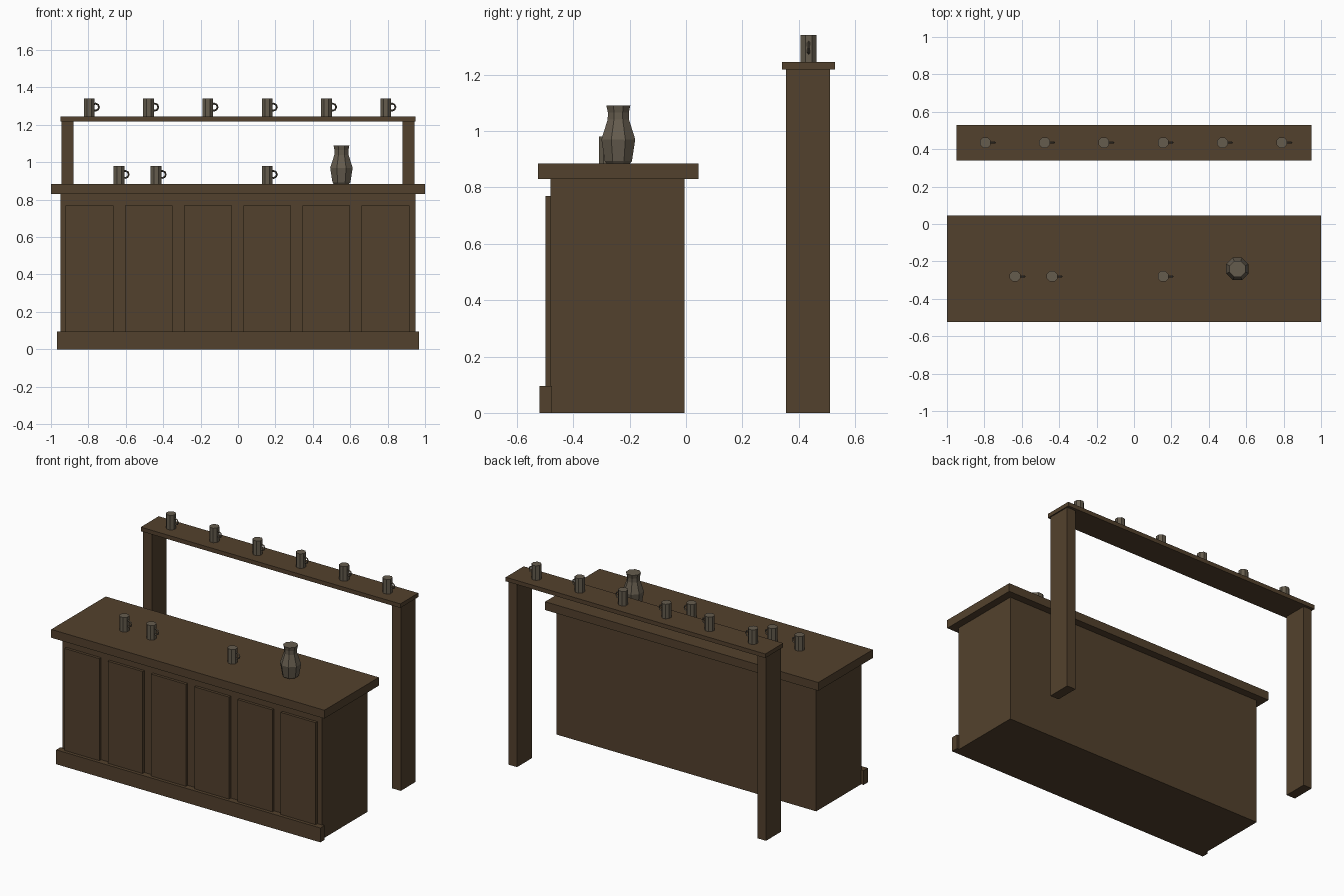
import bpy
import bmesh
import math

if "Cube" in bpy.data.objects:
    bpy.data.objects.remove(bpy.data.objects["Cube"], do_unlink=True)


def material(name, rgb):
    m = bpy.data.materials.new(name)
    m.use_nodes = True
    m.diffuse_color = (*rgb, 1)
    m.node_tree.nodes["Principled BSDF"].inputs["Base Color"].default_value = (*rgb, 1)
    return m


wood = material("dark wood", (0.086, 0.053, 0.026))
pewter = material("pewter", (0.130, 0.107, 0.076))


def box(name, x, y, z):
    """Wooden box from (min, max) ranges."""
    bpy.ops.mesh.primitive_cube_add(size=1, location=[sum(r) / 2 for r in (x, y, z)])
    ob = bpy.context.object
    ob.name = name
    size = [r[1] - r[0] for r in (x, y, z)]
    for v in ob.data.vertices:
        v.co = [c * s for c, s in zip(v.co, size)]
    ob.data.materials.append(wood)
    return ob


def lathe(name, profile, location, sides=8):
    """Closed faceted vessel turned from (radius, height) pairs."""
    bm = bmesh.new()
    rings = []
    for r, z in profile:
        angles = [(i + 0.5) * math.tau / sides for i in range(sides)]
        rings.append([bm.verts.new((r * math.cos(a), r * math.sin(a), z)) for a in angles])
    for low, high in zip(rings, rings[1:]):
        for i in range(sides):
            j = (i + 1) % sides
            bm.faces.new((low[i], low[j], high[j], high[i]))
    bm.faces.new(rings[0][::-1])
    bm.faces.new(rings[-1])
    mesh = bpy.data.meshes.new(name)
    bm.to_mesh(mesh)
    bm.free()
    mesh.materials.append(pewter)
    ob = bpy.data.objects.new(name, mesh)
    ob.location = location
    bpy.context.collection.objects.link(ob)
    return ob


def mug(name, x, y, z):
    lathe(name, [(0.031, 0), (0.031, 0.096)], (x, y, z))
    # Ring handle, its inner half sunk into the mug
    bpy.ops.mesh.primitive_torus_add(
        major_segments=8, minor_segments=4, major_radius=0.019, minor_radius=0.005,
        location=(x + 0.033, y, z + 0.05), rotation=(math.pi / 2, 0, 0))
    handle = bpy.context.object
    handle.name = name + "_handle"
    handle.data.materials.append(pewter)


# Counter
box("counter_body", (-0.95, 0.95), (-0.48, -0.005), (0, 0.83))
box("counter_top", (-1, 1), (-0.525, 0.045), (0.83, 0.885))
box("base_board", (-0.967, 0.967), (-0.52, -0.475), (0, 0.095))
for i in range(6):
    left = -0.921 + i * 0.3165
    box(f"front_panel_{i + 1}", (left, left + 0.255), (-0.498, -0.475), (0.09, 0.77))

# Shelf behind the counter
for side, s in (("left", 1), ("right", -1)):
    box(f"{side}_post", sorted((s * 0.88, s * 0.943)), (0.355, 0.51), (0, 1.22))
box("shelf", (-0.95, 0.95), (0.34, 0.528), (1.218, 1.245))

# Mugs and jug
for i in range(6):
    mug(f"shelf_mug_{i + 1}", -0.795 + i * 0.317, 0.435, 1.245)
for i, x in enumerate((-0.636, -0.438, 0.156)):
    mug(f"counter_mug_{i + 1}", x, -0.28, 0.885)
lathe("jug", [(0.045, 0), (0.052, 0.008), (0.065, 0.085), (0.041, 0.155),
              (0.040, 0.18), (0.046, 0.205)], (0.553, -0.24, 0.885))
